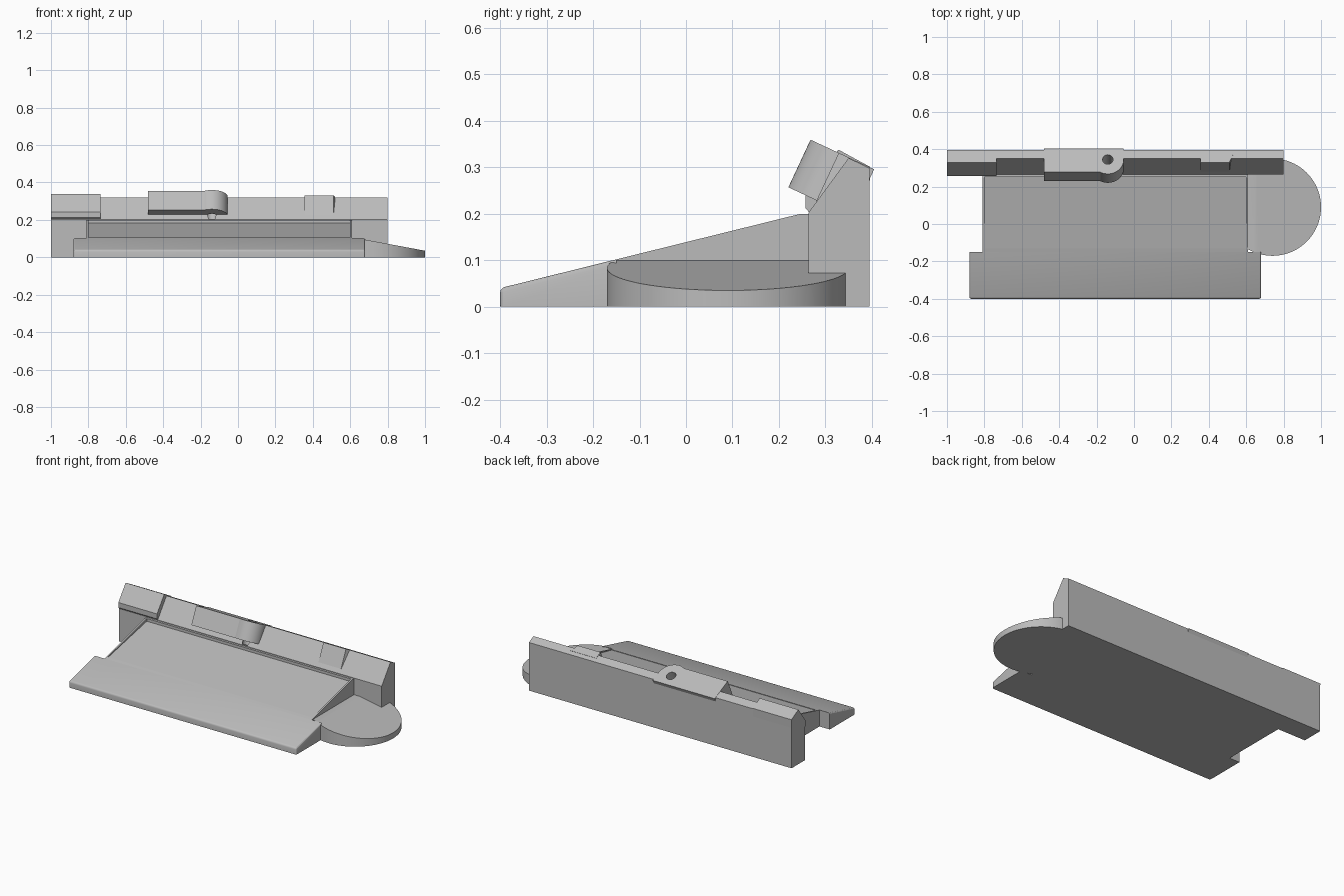
import bpy, bmesh, math
from mathutils import Vector

cube = bpy.data.objects.get("Cube")
if cube:
    bpy.data.objects.remove(cube, do_unlink=True)

GREY = (0.5, 0.5, 0.5, 1)
mat = bpy.data.materials.new("light grey")
mat.use_nodes = True
mat.diffuse_color = GREY
bsdf = next(n for n in mat.node_tree.nodes if n.type == 'BSDF_PRINCIPLED')
bsdf.inputs["Base Color"].default_value = GREY
bsdf.inputs["Roughness"].default_value = 0.7


def extrude(points, offset):
    """Closed solid from a planar outline swept along an offset."""
    bm = bmesh.new()
    face = bm.faces.new([bm.verts.new(p) for p in points])
    new = bmesh.ops.extrude_face_region(bm, geom=[face])["geom"]
    bmesh.ops.translate(bm, vec=offset,
                        verts=[v for v in new if isinstance(v, bmesh.types.BMVert)])
    bmesh.ops.recalc_face_normals(bm, faces=bm.faces)
    return bm


def side_prism(profile, x0, x1):
    """Side profile in (y, z) swept from x0 to x1."""
    return extrude([(x0, y, z) for y, z in profile], (x1 - x0, 0, 0))


def finish(name, bm):
    bmesh.ops.recalc_face_normals(bm, faces=bm.faces)
    mesh = bpy.data.meshes.new(name)
    bm.to_mesh(mesh)
    bm.free()
    mesh.materials.append(mat)
    ob = bpy.data.objects.new(name, mesh)
    bpy.context.collection.objects.link(ob)
    return ob


def activate(ob):
    bpy.ops.object.select_all(action='DESELECT')
    ob.select_set(True)
    bpy.context.view_layer.objects.active = ob


def smooth(ob):
    activate(ob)
    bpy.ops.object.shade_smooth_by_angle(angle=math.radians(25))


def cut(targets, cutter):
    cutter.hide_render = True
    for ob in targets:
        mod = ob.modifiers.new("cut", 'BOOLEAN')
        mod.operation = 'DIFFERENCE'
        mod.solver = 'EXACT'
        mod.object = cutter
        activate(ob)
        bpy.ops.object.modifier_apply(modifier=mod.name)
    bpy.data.objects.remove(cutter, do_unlink=True)


def ramp(y):
    return 0.139 + 0.2475 * y


# Wide front ramp with softened outer edges
bm = side_prism([(-0.4, 0), (-0.4, ramp(-0.4)), (-0.15, ramp(-0.15)), (-0.15, 0)],
                -0.88, 0.68)
soft = [e for e in bm.edges
        if min(v.co.y for v in e.verts) < -0.3 and max(v.co.z for v in e.verts) > 0.01]
bmesh.ops.bevel(bm, geom=soft, offset=0.01, segments=3, profile=0.5, affect='EDGES')
smooth(finish("front_ramp", bm))

# Narrower ramp behind it, with a shallow sunken panel
body = finish("ramp_body", side_prism(
    [(-0.15, 0), (-0.15, ramp(-0.15)), (0.247, 0.2), (0.27, 0.2), (0.27, 0)],
    -0.81, 0.61))
cut([body], finish("panel_cutter", side_prism(
    [(-0.13, 0.104), (0.25, 0.183), (0.25, 0.3), (-0.13, 0.3)], -0.8, 0.6)))

# Back beam with a leaning front face
beam = finish("back_beam", side_prism(
    [(0.264, 0), (0.395, 0), (0.395, 0.298), (0.35, 0.32), (0.264, 0.203)], -1, 0.8))

# Thickened left-hand end of the beam
finish("beam_end_block", side_prism(
    [(0.394, 0.2), (0.396, 0.301), (0.328, 0.338), (0.257, 0.243),
     (0.257, 0.212), (0.268, 0.2)], -1, -0.735))

# Tilted frame shared by the clamp blocks
TILT = math.radians(25)
ALONG = Vector((0, math.cos(TILT), -math.sin(TILT)))
DOWN = Vector((0, -math.sin(TILT), -math.cos(TILT)))
ORIGIN = Vector((0, 0.345, 0.3235))


def tilted(x, u):
    return ORIGIN + Vector((x, 0, 0)) + ALONG * u


# Clamp block ending in a round boss
BOSS_X, BOSS_R = -0.14, 0.085
outline = [(-0.48, -0.075), (-0.48, 0.066), (-0.055, 0.066)]
outline += [(BOSS_X + BOSS_R * math.cos(a), BOSS_R * math.sin(a))
            for a in (math.radians(-118 * i / 20) for i in range(21))]
clamp = finish("clamp_block", extrude([tilted(x, u) for x, u in outline], DOWN * 0.113))

# Screw hole through the boss
ring = [(BOSS_X + 0.028 * math.cos(math.tau * i / 32), 0.028 * math.sin(math.tau * i / 32))
        for i in range(32)]
for target in (clamp, beam):
    cut([target], finish("hole_cutter", extrude(
        [tilted(x, u) - DOWN * 0.05 for x, u in ring], DOWN * 0.19)))
smooth(clamp)

# Small stop block with one slanted side
stop = [(0.355, 0.03), (0.355, -0.018), (0.51, -0.018), (0.53, 0.03)]
finish("stop_block", extrude([tilted(x, u) for x, u in stop], DOWN * 0.115))

# Round sloping side pad
circle = [(0.74 + 0.26 * math.cos(math.tau * i / 96),
           0.09 + 0.26 * math.sin(math.tau * i / 96), 0) for i in range(96)]
bm = extrude(circle, (0, 0, 0.1))
bmesh.ops.bisect_plane(bm, geom=bm.verts[:] + bm.edges[:] + bm.faces[:],
                       plane_co=(0.65, 0, 0), plane_no=(1, 0, 0))
for v in bm.verts:
    if v.co.z > 0.05:
        v.co.z = min(0.1, 0.035 + 0.1857 * (1 - v.co.x))
smooth(finish("side_pad", bm))
